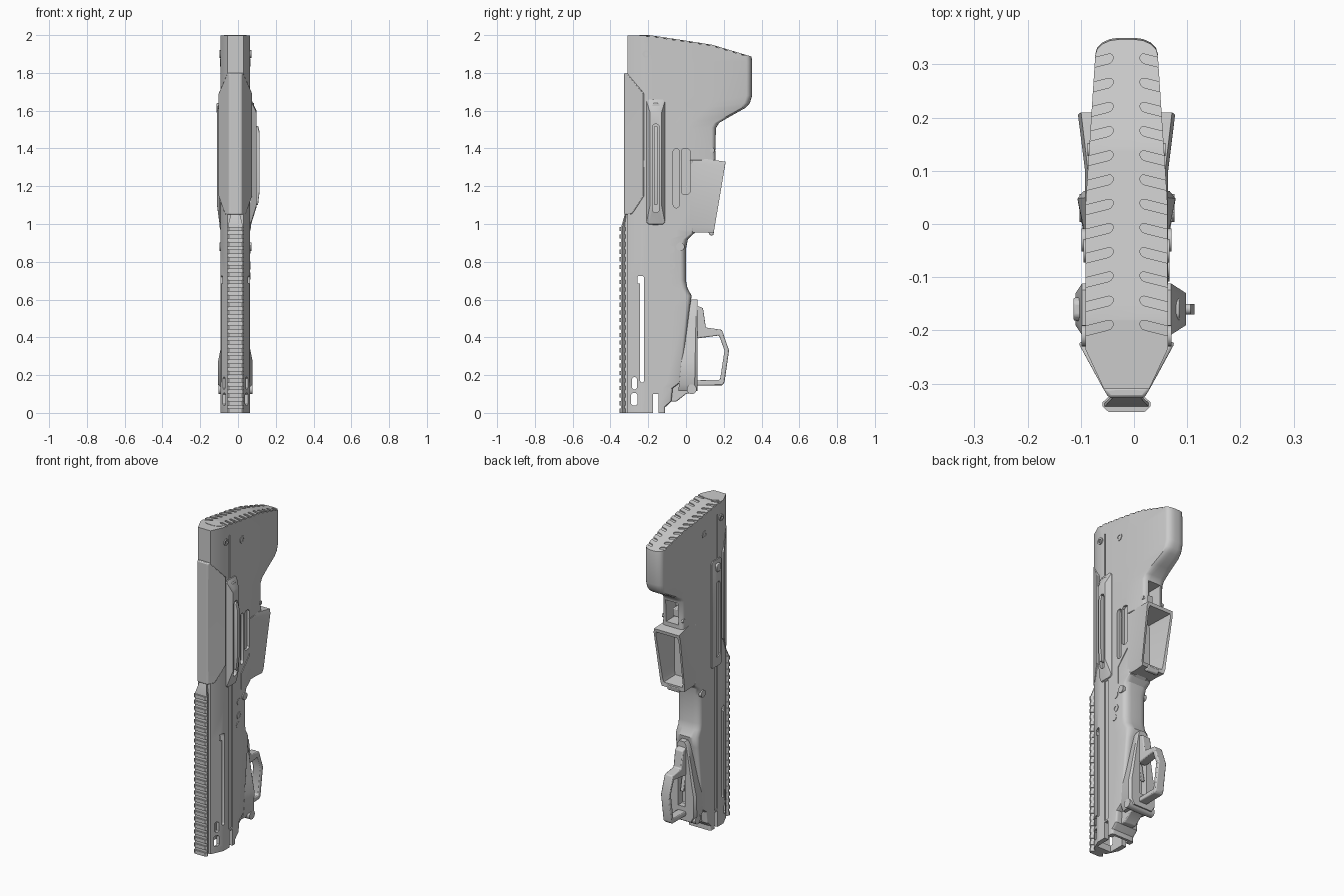
import bpy, bmesh, math

if "Cube" in bpy.data.objects:
    bpy.data.objects.remove(bpy.data.objects["Cube"])

CX = -0.014      # centre plane of the shell
HW = 0.0775      # half width of the shell


def loft(name, rings, strip_caps=False):
    """Skin a list of equal-length point rings and cap both ends."""
    bm = bmesh.new()
    vs = [[bm.verts.new(p) for p in ring] for ring in rings]
    n = len(vs[0])
    for a, b in zip(vs, vs[1:]):
        for i in range(n):
            j = (i + 1) % n
            bm.faces.new((a[i], a[j], b[j], b[i]))
    for ring in (vs[0], vs[-1]):
        if strip_caps:
            for i in range(n // 2 - 1):
                bm.faces.new((ring[i], ring[i + 1], ring[n - 2 - i], ring[n - 1 - i]))
        else:
            bm.faces.new(ring)
    bmesh.ops.recalc_face_normals(bm, faces=bm.faces[:])
    me = bpy.data.meshes.new(name)
    bm.to_mesh(me)
    bm.free()
    ob = bpy.data.objects.new(name, me)
    bpy.context.collection.objects.link(ob)
    return ob


def prism(name, yz, x0, x1):
    """Side-view outline extruded across x (relative to the centre plane)."""
    return loft(name, [[(CX + x, y, z) for y, z in yz] for x in (x0, x1)])


def box(name, x0, x1, y0, y1, z0, z1):
    return prism(name, [(y0, z0), (y1, z0), (y1, z1), (y0, z1)], x0, x1)


def oct_rect(a0, a1, b0, b1, c):
    return [(a0 + c, b0), (a1 - c, b0), (a1, b0 + c), (a1, b1 - c),
            (a1 - c, b1), (a0 + c, b1), (a0, b1 - c), (a0, b0 + c)]


def pill(y0, y1, z0, z1):
    r, c = (y1 - y0) / 2, (y0 + y1) / 2
    arc = [math.pi * i / 6 for i in range(7)]
    return ([(c + r * math.cos(a), z1 - r + r * math.sin(a)) for a in arc] +
            [(c - r * math.cos(a), z0 + r - r * math.sin(a)) for a in arc])


def disc(y, z, r, n=20):
    return [(y + r * math.cos(2 * math.pi * i / n), z + r * math.sin(2 * math.pi * i / n)) for i in range(n)]


def mirrored(half):
    """Half outline (x, y) -> full closed outline about the centre plane."""
    return [(CX + x, y) for x, y in half] + [(CX - x, y) for x, y in reversed(half)]


def cut(target, cutter):
    m = target.modifiers.new("cut", 'BOOLEAN')
    m.operation, m.solver, m.object = 'DIFFERENCE', 'EXACT', cutter
    bpy.context.view_layer.objects.active = target
    bpy.ops.object.modifier_apply(modifier=m.name)
    bpy.data.objects.remove(cutter)


def bevel(ob, width, seg=2):
    m = ob.modifiers.new("bevel", 'BEVEL')
    m.width, m.segments, m.limit_method, m.angle_limit = width, seg, 'ANGLE', math.radians(35)


# Main shell: stacked cross-sections with a varying rear edge
def width(y):
    return HW - max(0, y - 0.03) * 0.065


def top_z(y):
    if y < -0.18:
        return 1.998
    return 1.998 - (y + 0.18) * 0.152 if y < 0.135 else 1.95 - (y - 0.135) * 0.3


def section(yb, r):
    ye, rx = yb - r, r * 1.5
    half = [(0.0425, -0.31), (HW, -0.235)]
    half += [(width(y), y) for y in (-0.235 + f * (ye + 0.235) for f in (0.1, 0.486, 0.68, 1))]
    half += [(width(ye) - rx + rx * math.cos(a), ye + r * math.sin(a)) for a in (math.pi / 8 * i for i in (1, 2, 3, 4))]
    return mirrored(half)


levels = [(0, -.11, .01), (.03, -.11, .01), (.06, -.078, .01), (.13, -.07, .01), (.16, -.03, .01),
          (.56, .02, .02), (.62, .03, .03), (.66, .008, .03), (.70, 0, .03), (.87, 0, .03),
          (.92, .01, .025), (.95, .04, .015), (.97, .04, .01), (1.335, .04, .01), (1.34, .155, .015),
          (1.39, .155, .02), (1.51, .16, .025), (1.535, .175, .025), (1.57, .235, .03), (1.615, .315, .03),
          (1.64, .338, .03), (1.68, .35, .03), (1.86, .35, .03)]
rings = [[(x, y, z) for x, y in section(yb, r)] for z, yb, r in levels]
rings.append([(x, y, top_z(y)) for x, y in section(.347, .03)])
shell = loft("main_shell", rings, strip_caps=True)

# Shell openings: barrel cavity, through slots, lower notch, action recess
cut(shell, box("c", -.048, .048, -.275, -.125, -.05, .7))
cut(shell, box("c", -.2, .2, -.176, -.146, -.05, .1))
for outline in (pill(-.243, -.222, .16, .72), oct_rect(-.29, -.258, .04, .105, .008),
                oct_rect(-.285, -.26, .125, .19, .008), oct_rect(-.258, -.2225, .685, .725, .006)):
    cut(shell, prism("c", outline, -.2, .2))
cut(shell, box("c", -.042, .042, .06, .3, 1.365, 1.5))
for s in (-1, 1):
    side = lambda yz, d: cut(shell, prism("c", yz, s * (HW - d), s * 0.2))
    side(oct_rect(-.178, -.146, .11, 1.02, .004), .007)
    side(oct_rect(-.178, -.17, 1.6, 1.93, .003), .006)
    if s > 0:   # grooves and port on the right side
        side(pill(-.068, -.035, 1.085, 1.40), .02)
        side(oct_rect(-.025, .02, 1.155, 1.40, .012), .015)
        side([(.02, 1.15), (.028, 1.15), (.028, 1.12), (-.055, 1.03), (-.055, .93),
              (-.063, .93), (-.063, 1.034), (.02, 1.124)], .004)

# Butt pad tread: rows of slanted grooves cut in the top
bm = bmesh.new()
for k in range(12):
    y0 = 0.305 - k * 0.0455
    for s in (-1, 1):
        lo, hi = [], []
        for u, v in pill(-.009, .009, 0, .09):
            x, y = .025 + v, y0 + u - (v - .03) * 0.25
            lo.append(bm.verts.new((CX + s * x, y, top_z(y) - .006)))
            hi.append(bm.verts.new((CX + s * x, y, top_z(y) + .02)))
        n = len(lo)
        for i in range(n):
            j = (i + 1) % n
            bm.faces.new((lo[i], lo[j], hi[j], hi[i]))
        bm.faces.new(lo)
        bm.faces.new(hi)
bmesh.ops.triangulate(bm, faces=bm.faces[:])
bmesh.ops.recalc_face_normals(bm, faces=bm.faces[:])
me = bpy.data.meshes.new("tread_cutter")
bm.to_mesh(me)
bm.free()
tread = bpy.data.objects.new("tread_cutter", me)
bpy.context.collection.objects.link(tread)
cut(shell, tread)

# Oval cap at the front of the butt
loft("butt_cap", [[(CX + 2.3 * (y + .22), -.22 + z, h) for y, z in disc(-.22, 0, .026, 24)] for h in (1.985, 2.0)])

# Cheek cover wrapped around the front edge
cover = []
for z, yr in ((1.05, -.288), (1.06, -.28), (1.15, -.222), (1.69, -.222), (1.785, -.30), (1.80, -.31)):
    t = (yr + .325) / .1
    cover.append([(x, y, z) for x, y in mirrored([(.033, -.327), (.036 + .054 * t, yr), (.02, yr + .004)])])
bevel(loft("cheek_cover", cover), .006)

# Accessory rail with an array of teeth and a tapered end
base = mirrored([(.028, -.30), (.028, -.325), (.041, -.336), (.041, -.343)])
tip = mirrored([(.02, -.30), (.02, -.315), (.022, -.318), (.022, -.322)])
loft("rail_base", [[(x, y, z) for x, y in base] for z in (0, .985)] + [[(x, y, 1.06) for x, y in tip]])
tooth = mirrored([(.028, -.32), (.045, -.335), (.045, -.343), (.034, -.353)])
teeth = loft("rail_teeth", [[(x, y, z) for x, y in tooth] for z in (0, .022)])
arr = teeth.modifiers.new("array", 'ARRAY')
arr.count, arr.use_relative_offset, arr.use_constant_offset = 25, False, True
arr.constant_offset_displace = (0, 0, .0401)

# Side tracks with tapered ends
for s, name in ((1, "right"), (-1, "left")):
    out = .112 if s > 0 else .096
    track = loft(name + "_track", [[(CX + s * x, y, z) for y, z in oct_rect(-.208 + i, -.112 - i, za, zb, .012)]
                 for x, i, za, zb in ((.06, 0, .99, 1.66), (.084, 0, 1.0, 1.66), (out, .018, 1.09, 1.6))])
    cut(track, prism("c", pill(-.178, -.142, 1.06, 1.53), s * .086, s * .2))
    if s > 0:
        loft("charging_bar", [[(CX + x, y, z) for y, z in pill(-.17, -.15, za, zb)]
             for x, za, zb in ((.08, 1.1, 1.52), (.12, 1.1, 1.52), (.128, 1.17, 1.49))])
    knob = loft(name + "_latch", [[(CX + s * x, y, z) for y, z in oct_rect(-.182, -.138, 1.59, 1.64, .01)] for x in (.07, .1)])
    bevel(knob, .004)

# Flared magazine well, open to the rear
def well_ring(y_lo, y_hi, hw_lo, hw_hi, z0, z1):
    ring = []
    for x, z in oct_rect(-1, 1, 0, 1, .07):
        ring.append((CX + x * (hw_lo + (hw_hi - hw_lo) * z), y_lo + (y_hi - y_lo) * z, z0 + (z1 - z0) * z))
    return ring

loft("magazine_well", [well_ring(.02, .02, HW, HW, .955, 1.345), well_ring(.09, .10, .077, .078, .955, 1.345),
                       well_ring(.147, .21, .082, .092, .955, 1.33), well_ring(.145, .207, .068, .078, .98, 1.31),
                       well_ring(.045, .045, .06, .06, .99, 1.30)])
lip = prism("magazine_catch", [(.02, .97), (.02, .935), (.05, .955), (.12, .955), (.125, .94), (.145, .94), (.15, .97)], -.04, .04)
bevel(lip, .005)
bevel(box("bolt_release", -.022, .022, .05, .12, 1.39, 1.44), .005)

# Trigger housing: narrow at the top, flared at the base
half = [(.02, .60), (.034, .58), (.05, .50), (.078, .34), (.092, .27), (.092, .15), (.07, .115)]
outline = half + [(-x, z) for x, z in reversed(half)]
house = loft("trigger_housing", [[(CX + x * k, y - (z - .12) * lean, z) for x, z in outline]
             for y, k, lean in ((-.04, .84, -.1), (.045, 1, -.02), (.062, .88, 0))])
cut(house, prism("c", oct_rect(.02, .2, .2, .45, .005), -.024, .024))
bevel(prism("trigger", [(.02, .40), (.04, .40), (.05, .34), (.06, .29), (.05, .285), (.035, .32), (.02, .34)], -.012, .012), .003)

# Trigger guard loop
guard = prism("trigger_guard", [(.04, .575), (.09, .555), (.105, .452), (.19, .44), (.228, .33), (.203, .158), (.19, .145),
              (.04, .145), (.04, .172), (.18, .175), (.204, .33), (.175, .41), (.065, .395), (.04, .40)], -.028, .028)
bevel(guard, .006)

# Lower cross pin and bracket
prism("cross_pin", disc(.03, .125, .026), -.088, .09)
bevel(prism("lower_bracket", [(-.09, .06), (-.05, .06), (0, .1), (.05, .11), (.05, .17), (-.09, .17)], -.04, .04), .005)

# Round pins and buttons on both sides
for i, (y, z, r) in enumerate(((-.05, 1.855, .022), (-.21, 1.9, .02), (-.03, .88, .022),
                               (-.08, .865, .02), (-.08, .78, .022), (-.09, .725, .018), (.14, 1.39, .012))):
    for s in (-1, 1):
        if s < 0 and 3 <= i <= 5:
            continue
        out = HW + (.007 if i in (1, 2) else .003) - max(0, y - .03) * .065
        pin = prism("pin_%d_%s" % (i, "right" if s > 0 else "left"), disc(y, z, r), s * .06, s * out)
        if i in (0, 1, 4):
            cut(pin, prism("c", disc(y, z, r * .55, 6), s * .07, s * .2))

# Shading
bpy.ops.object.select_all(action='DESELECT')
for ob in bpy.context.collection.objects:
    ob.select_set(True)
bpy.context.view_layer.objects.active = shell
bpy.ops.object.shade_smooth_by_angle(angle=math.radians(32))
